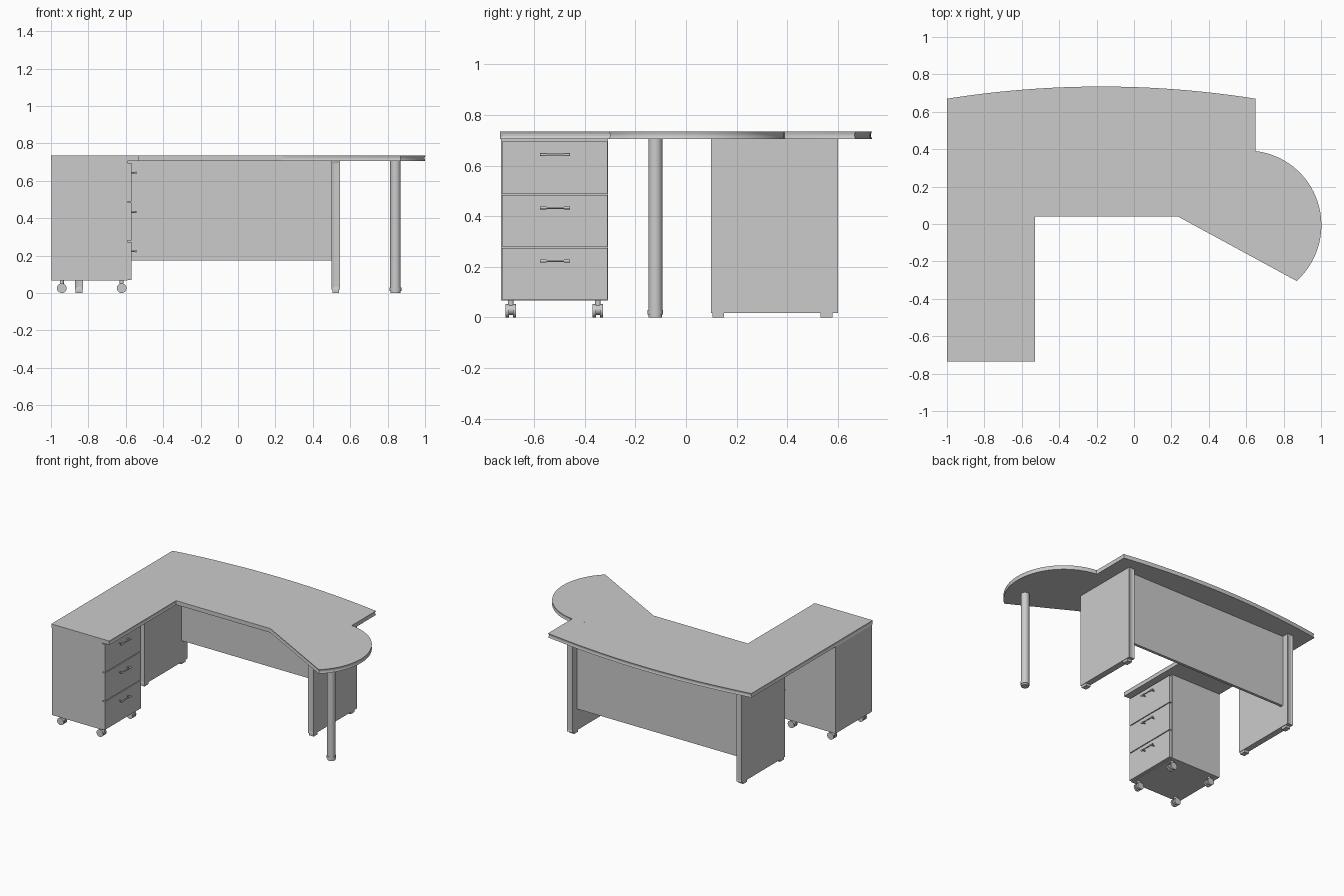
import bpy, bmesh, math
from mathutils import Vector, Matrix

if "Cube" in bpy.data.objects:
    bpy.data.objects.remove(bpy.data.objects["Cube"])


def finish(bm, name, smooth=False):
    me = bpy.data.meshes.new(name)
    bm.to_mesh(me)
    bm.free()
    ob = bpy.data.objects.new(name, me)
    bpy.context.collection.objects.link(ob)
    if smooth:
        bpy.ops.object.select_all(action='DESELECT')
        ob.select_set(True)
        bpy.context.view_layer.objects.active = ob
        bpy.ops.object.shade_smooth_by_angle(angle=math.radians(35))
    return ob


def slab(name, pts, z0, z1, grooved=None, border=0.011, smooth=False):
    """Extruded outline; side faces chosen by grooved(centre) get a shallow slot."""
    bm = bmesh.new()
    face = bm.faces.new([bm.verts.new((x, y, z0)) for x, y in pts])
    ext = bmesh.ops.extrude_face_region(bm, geom=[face])
    bmesh.ops.translate(bm, vec=(0, 0, z1 - z0),
                        verts=[v for v in ext['geom'] if isinstance(v, bmesh.types.BMVert)])
    bmesh.ops.recalc_face_normals(bm, faces=bm.faces)
    if grooved:
        sides = [f for f in bm.faces if abs(f.normal.z) < 0.5 and grooved(f.calc_center_median())]
        bmesh.ops.inset_region(bm, faces=sides, thickness=border, depth=-0.004,
                               use_boundary=True, use_even_offset=True)
    return finish(bm, name, smooth)


def box(name, x0, x1, y0, y1, z0, z1, grooved=None, border=0.011):
    return slab(name, [(x0, y0), (x1, y0), (x1, y1), (x0, y1)], z0, z1, grooved, border)


def add_cyl(bm, p0, p1, r, seg=20):
    a, b = Vector(p0), Vector(p1)
    d = b - a
    mat = Matrix.Translation((a + b) / 2) @ d.to_track_quat('Z', 'Y').to_matrix().to_4x4()
    bmesh.ops.create_cone(bm, cap_ends=True, segments=seg, radius1=r, radius2=r,
                          depth=d.length, matrix=mat)


TOP0, TOP1 = 0.705, 0.735

# main worktop with bowed back edge
bow = [(-1 + 1.65 * t / 24, 0.67 + 0.065 * (1 - (t / 12 - 1) ** 2)) for t in range(25)]
slab("main_worktop", bow + [(0.65, 0.39), (0.46, 0.39), (0.235, 0.04), (-0.53, 0.04),
                            (-0.77, 0.39), (-1, 0.39)], TOP0, TOP1, lambda c: c.y > 0.4, smooth=True)

# side return worktop
slab("return_worktop", [(-1, 0.39), (-0.77, 0.39), (-0.53, 0.04), (-0.53, -0.735), (-1, -0.735)],
     TOP0, TOP1, lambda c: c.x > -0.54 or c.x < -0.99)

# rounded meeting extension
arc = []
for i in range(33):
    t = i / 32
    a = math.radians(82.7 + (-48.5 - 82.7) * t)
    r = 0.393 + 0.014 * t
    arc.append((0.6 + r * math.cos(a), r * math.sin(a)))
slab("round_extension", [(0.235, 0.04), (0.46, 0.39)] + arc, TOP0, TOP1,
     lambda c: c.x > 0.5, smooth=True)

# panel legs with small feet
for side, x0, x1 in (("left", -0.872, -0.828), ("right", 0.50, 0.545)):
    box(side + "_panel_leg", x0, x1, 0.098, 0.6, 0.018, TOP0,
        lambda c: c.y < 0.11 or c.y > 0.59, 0.013)
    for end, y in (("front", 0.128), ("back", 0.555)):
        box(f"{side}_{end}_foot", x0 + 0.004, x1 - 0.004, y - 0.023, y + 0.023, 0, 0.018)

# modesty panel
box("modesty_panel", -0.828, 0.50, 0.53, 0.55, 0.175, TOP0)

# round post under the extension
bm = bmesh.new()
px, py = 0.842, -0.121
for z0, z1, r in ((0, 0.012, 0.027), (0.012, 0.03, 0.031), (0.03, TOP0, 0.028)):
    add_cyl(bm, (px, py, z0), (px, py, z1), r, 32)
finish(bm, "support_post", True)

# drawer pedestal carcass and three drawers facing +x
Y0, Y1 = -0.73, -0.308
box("pedestal_carcass", -0.997, -0.59, Y0, Y1, 0.066, TOP0)
for i, z in enumerate((0.07, 0.28, 0.49)):
    box(f"drawer_front_{i + 1}", -0.59, -0.57, Y0 + 0.003, Y1 - 0.003, z, z + 0.204)
    hz, hy = z + 0.153, -0.517
    bm = bmesh.new()
    for s in (-1, 1):
        add_cyl(bm, (-0.572, hy + s * 0.045, hz), (-0.543, hy + s * 0.045, hz), 0.004, 10)
        add_cyl(bm, (-0.546, hy + s * 0.034, hz), (-0.546, hy + s * 0.059, hz), 0.006, 12)
    add_cyl(bm, (-0.546, hy - 0.04, hz), (-0.546, hy + 0.04, hz), 0.004, 12)
    finish(bm, f"drawer_handle_{i + 1}", True)

# twin-wheel casters
n = 0
for x in (-0.942, -0.622):
    for y in (-0.692, -0.348):
        n += 1
        bm = bmesh.new()
        for s in (-1, 1):
            add_cyl(bm, (x, y + s * 0.008, 0.026), (x, y + s * 0.021, 0.026), 0.026)
        add_cyl(bm, (x, y - 0.009, 0.03), (x, y + 0.009, 0.03), 0.02)
        add_cyl(bm, (x, y, 0.04), (x, y, 0.068), 0.011)
        finish(bm, f"caster_{n}", True)
